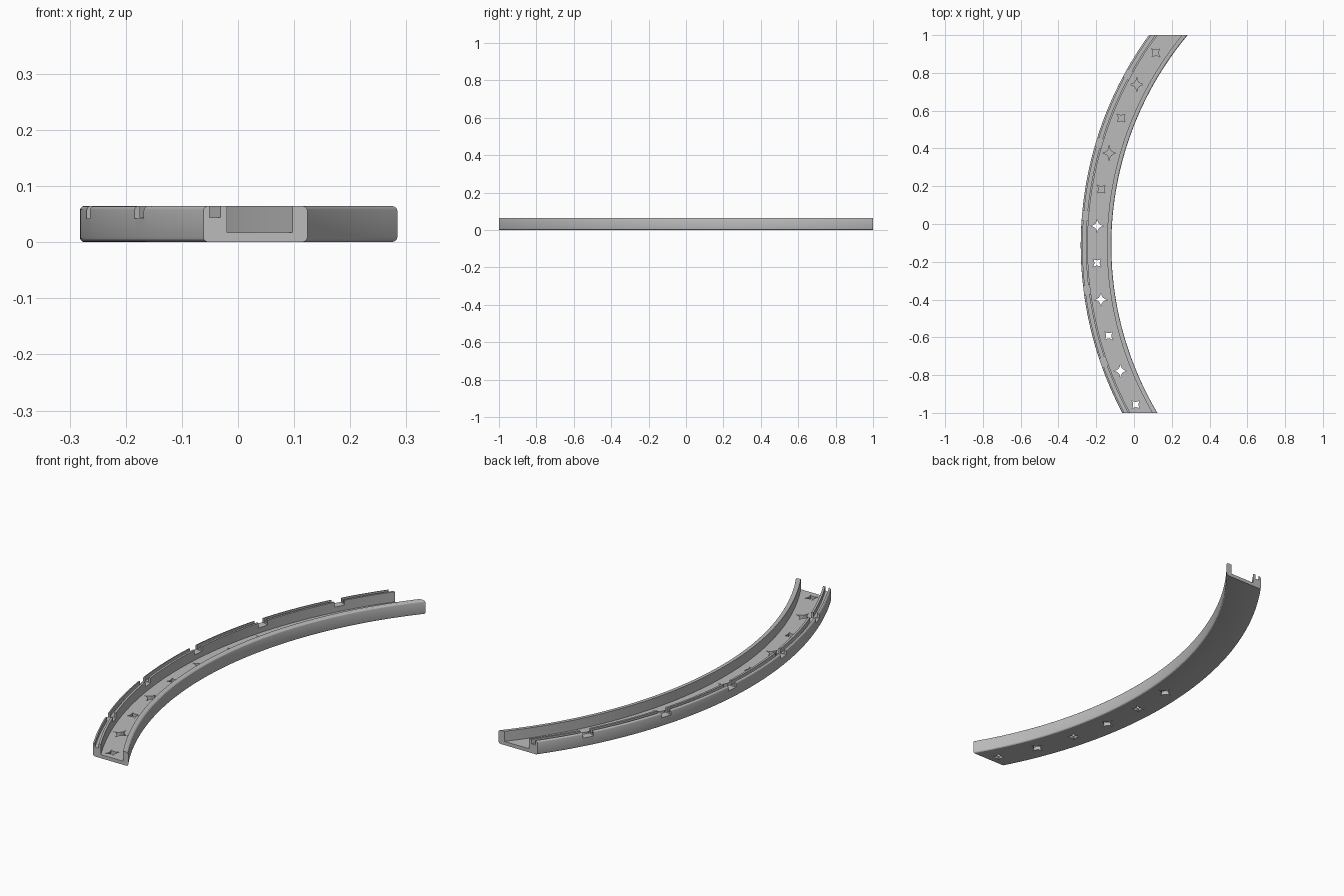
import bpy, bmesh, math
from math import sin, cos, asin, radians, pi

if "Cube" in bpy.data.objects:
    bpy.data.objects.remove(bpy.data.objects["Cube"], do_unlink=True)

CX, CY = 1.615, -0.113          # centre of the arc
R_OUT, R_IN = 1.897, 1.735      # outer and inner radius
HEIGHT, FLOOR, SLOT = 0.065, 0.017, 0.044
ROUND = 0.009
SEGMENTS = 72

grey = bpy.data.materials.new("grey")
grey.use_nodes = True
colour = (0.5, 0.5, 0.5, 1)
grey.diffuse_color = colour
grey.node_tree.nodes["Principled BSDF"].inputs["Base Color"].default_value = colour


def polar(r, a, z):
    return (CX - r * cos(a), CY - r * sin(a), z)


def make_object(name, bm):
    bmesh.ops.recalc_face_normals(bm, faces=bm.faces[:])
    mesh = bpy.data.meshes.new(name)
    bm.to_mesh(mesh)
    bm.free()
    obj = bpy.data.objects.new(name, mesh)
    bpy.context.collection.objects.link(obj)
    mesh.materials.append(grey)
    return obj


def add_prism(bm, outline, z0, z1):
    """Closed prism standing on an xy outline."""
    low = [bm.verts.new((x, y, z0)) for x, y in outline]
    high = [bm.verts.new((x, y, z1)) for x, y in outline]
    bm.faces.new(low)
    bm.faces.new(high)
    for i in range(len(low)):
        j = (i + 1) % len(low)
        bm.faces.new((low[i], low[j], high[j], high[i]))


def corner(r, z, start):
    """Rounded corner of the cross-section, turning a quarter circle."""
    return [(r + ROUND * cos(start + k * pi / 6), z + ROUND * sin(start + k * pi / 6))
            for k in range(4)]


# Cross-section: rounded outer and inner walls, slot in the outer wall
low, high = ROUND, HEIGHT - ROUND
profile = corner(R_IN + ROUND, low, pi)
profile += corner(R_OUT - ROUND, low, 1.5 * pi)
profile += corner(R_OUT - ROUND, high, 0)
lip, rib, wall = R_OUT - 0.010, R_OUT - 0.027, R_OUT - 0.037
profile += [(lip, HEIGHT), (lip, SLOT), (rib, SLOT), (rib, HEIGHT), (wall, HEIGHT),
            (wall, FLOOR), (R_IN + 0.023, FLOOR), (R_IN + 0.023, HEIGHT)]
profile += corner(R_IN + ROUND, high, pi / 2)

# Curved channel, its ends trimmed flat at both y limits
bm = bmesh.new()
rings = []
for s in range(SEGMENTS + 1):
    t = s / SEGMENTS
    ring = []
    for r, z in profile:
        a0, a1 = -asin((1 - CY) / r), asin((1 + CY) / r)
        ring.append(bm.verts.new(polar(r, a0 + (a1 - a0) * t, z)))
    rings.append(ring)
for a, b in zip(rings, rings[1:]):
    for i in range(len(profile)):
        j = (i + 1) % len(profile)
        bm.faces.new((a[i], a[j], b[j], b[i]))
bm.faces.new(rings[0])
bm.faces.new(rings[-1])
bmesh.ops.remove_doubles(bm, verts=bm.verts[:], dist=1e-5)
channel = make_object("curved_channel", bm)

# Notches through the outer wall
bm = bmesh.new()
for k in range(5):
    a = radians(19.2 - 12 * k)
    half = 0.025 / R_OUT
    add_prism(bm, [polar(r, a + d, 0)[:2] for r, d in (
        (wall - 0.004, -half), (R_OUT + 0.02, -half),
        (R_OUT + 0.02, half), (wall - 0.004, half))], 0.042, 0.1)
notches = make_object("notch_cutter", bm)

# Four-pointed stars: open in the front half, blind in the back half
bm = bmesh.new()
for k in range(11):
    x, y, _ = polar(1.813, radians(27.7 - 6.19 * k), 0)
    large = k % 2
    size, power, turn = (0.042, 4, 0) if large else (0.033, 3.5, pi / 4)
    outline = []
    for i in range(24):
        a = i * pi / 12
        u = math.copysign(abs(cos(a)) ** power, cos(a)) * size
        v = math.copysign(abs(sin(a)) ** power, sin(a)) * size
        outline.append((x + u * cos(turn) - v * sin(turn),
                        y + u * sin(turn) + v * cos(turn)))
    add_prism(bm, outline, -0.02 if k < 6 else 0.002, 0.03)
stars = make_object("star_cutter", bm)

for cutter in (notches, stars):
    mod = channel.modifiers.new(cutter.name, "BOOLEAN")
    mod.operation = "DIFFERENCE"
    mod.solver = "EXACT"
    mod.object = cutter

# Apply the cuts, then drop the cutters
bpy.context.view_layer.update()
cut = bpy.data.meshes.new_from_object(
    channel.evaluated_get(bpy.context.evaluated_depsgraph_get()))
channel.modifiers.clear()
channel.data = cut
for cutter in (notches, stars):
    bpy.data.objects.remove(cutter, do_unlink=True)

bpy.ops.object.select_all(action="DESELECT")
channel.select_set(True)
bpy.context.view_layer.objects.active = channel
bpy.ops.object.shade_smooth_by_angle(angle=radians(20))
